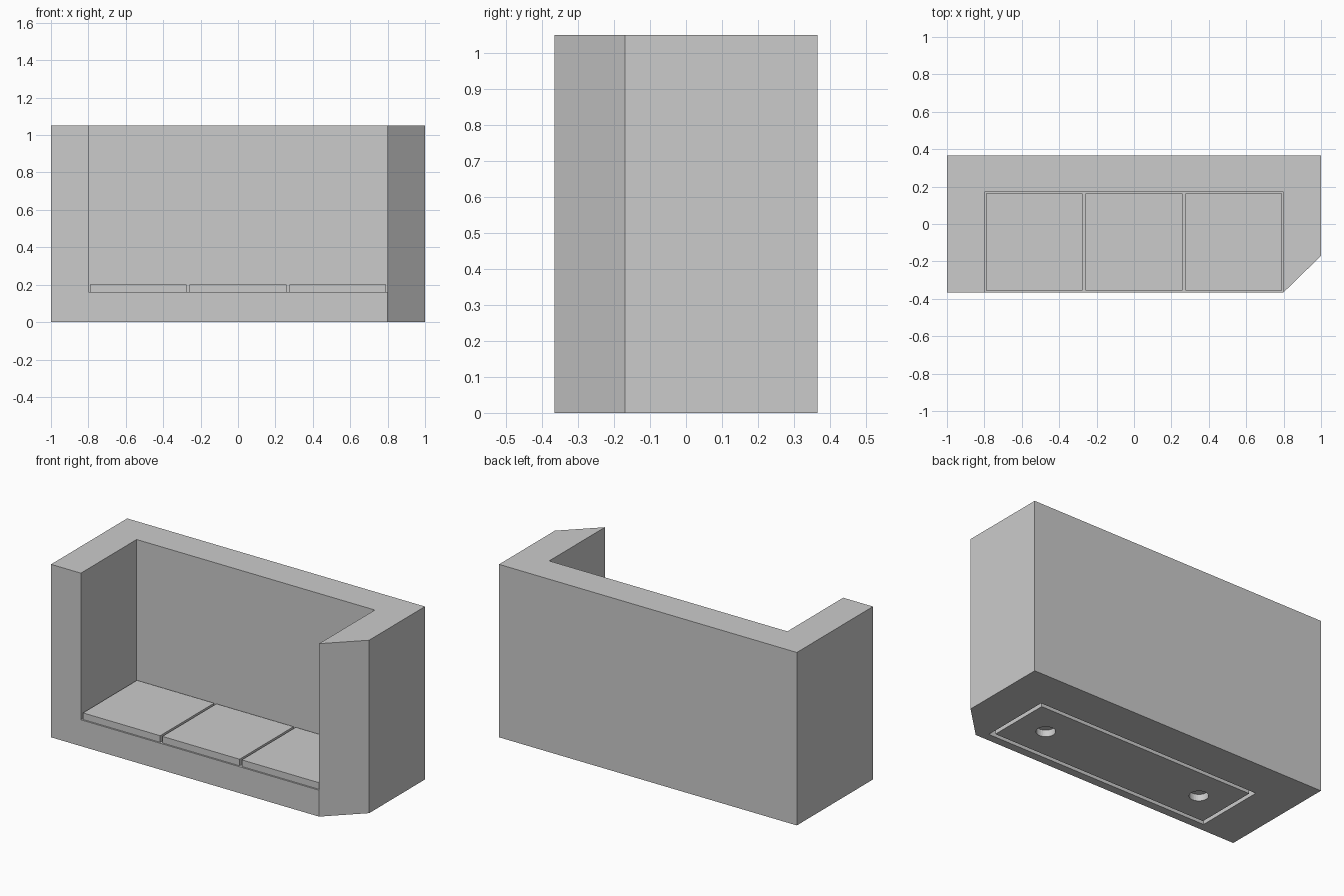
import bpy, bmesh

default = bpy.data.objects.get("Cube")
if default:
    bpy.data.objects.remove(default, do_unlink=True)

grey = bpy.data.materials.new("light_grey")
grey.use_nodes = True
colour = (0.6, 0.6, 0.6, 1)
grey.diffuse_color = colour
grey.node_tree.nodes["Principled BSDF"].inputs["Base Color"].default_value = colour


def finish(name, bm):
    mesh = bpy.data.meshes.new(name)
    bmesh.ops.recalc_face_normals(bm, faces=bm.faces)
    bm.to_mesh(mesh)
    bm.free()
    mesh.materials.append(grey)
    obj = bpy.data.objects.new(name, mesh)
    bpy.context.collection.objects.link(obj)
    return obj


def prism(name, outline, z0, z1):
    """Extrude a plan outline from z0 up to z1."""
    bm = bmesh.new()
    face = bm.faces.new([bm.verts.new((x, y, z0)) for x, y in outline])
    top = bmesh.ops.extrude_face_region(bm, geom=[face])["geom"]
    verts = [v for v in top if isinstance(v, bmesh.types.BMVert)]
    bmesh.ops.translate(bm, verts=verts, vec=(0, 0, z1 - z0))
    return finish(name, bm)


def box(name, x0, x1, y0, y1, z0, z1):
    return prism(name, [(x0, y0), (x1, y0), (x1, y1), (x0, y1)], z0, z1)


def cut(target, cutter):
    """Subtract the cutter from the target, then discard the cutter."""
    cutter.hide_render = True
    mod = target.modifiers.new("cut", "BOOLEAN")
    mod.operation, mod.solver, mod.object = "DIFFERENCE", "EXACT", cutter
    bpy.context.view_layer.objects.active = target
    bpy.ops.object.modifier_apply(modifier=mod.name)
    bpy.data.objects.remove(cutter, do_unlink=True)


front, back, height = -0.365, 0.365, 1.05
seat_x, seat_back, seat_z = 0.8, 0.17, 0.16
recess = 0.04

# Solid shell with one chamfered front corner, opened for the seat
shell = prism("sofa_shell", [(-1, front), (seat_x, front), (1, -0.17),
                             (1, back), (-1, back)], 0, height)
cut(shell, box("seat_cutter", -seat_x, seat_x, front - 0.3, seat_back,
               seat_z, height + 0.2))

# Shallow recess underneath
cut(shell, box("recess_cutter", -0.75, 0.75, front + 0.05, seat_back - 0.05,
               -0.1, recess))

# Base panel inside the recess, leaving a groove, with two finger holes
groove = 0.025
panel = box("base_panel", -0.75 + groove, 0.75 - groove,
            front + 0.05 + groove, seat_back - 0.05 - groove, 0, recess)
for side in (-1, 1):
    bpy.ops.mesh.primitive_cylinder_add(
        vertices=32, radius=0.053, depth=0.3,
        location=(side * 0.535, (front + seat_back) / 2, 0))
    cut(panel, bpy.context.object)

# Three seat cushions with narrow gaps
gap, cell = 0.0075, 2 * seat_x / 3
for i, place in enumerate(("right", "middle", "left")):
    x = -seat_x + i * cell
    box(place + "_seat_cushion", x + gap, x + cell - gap,
        front + 0.01, seat_back - gap, seat_z, 0.2)
